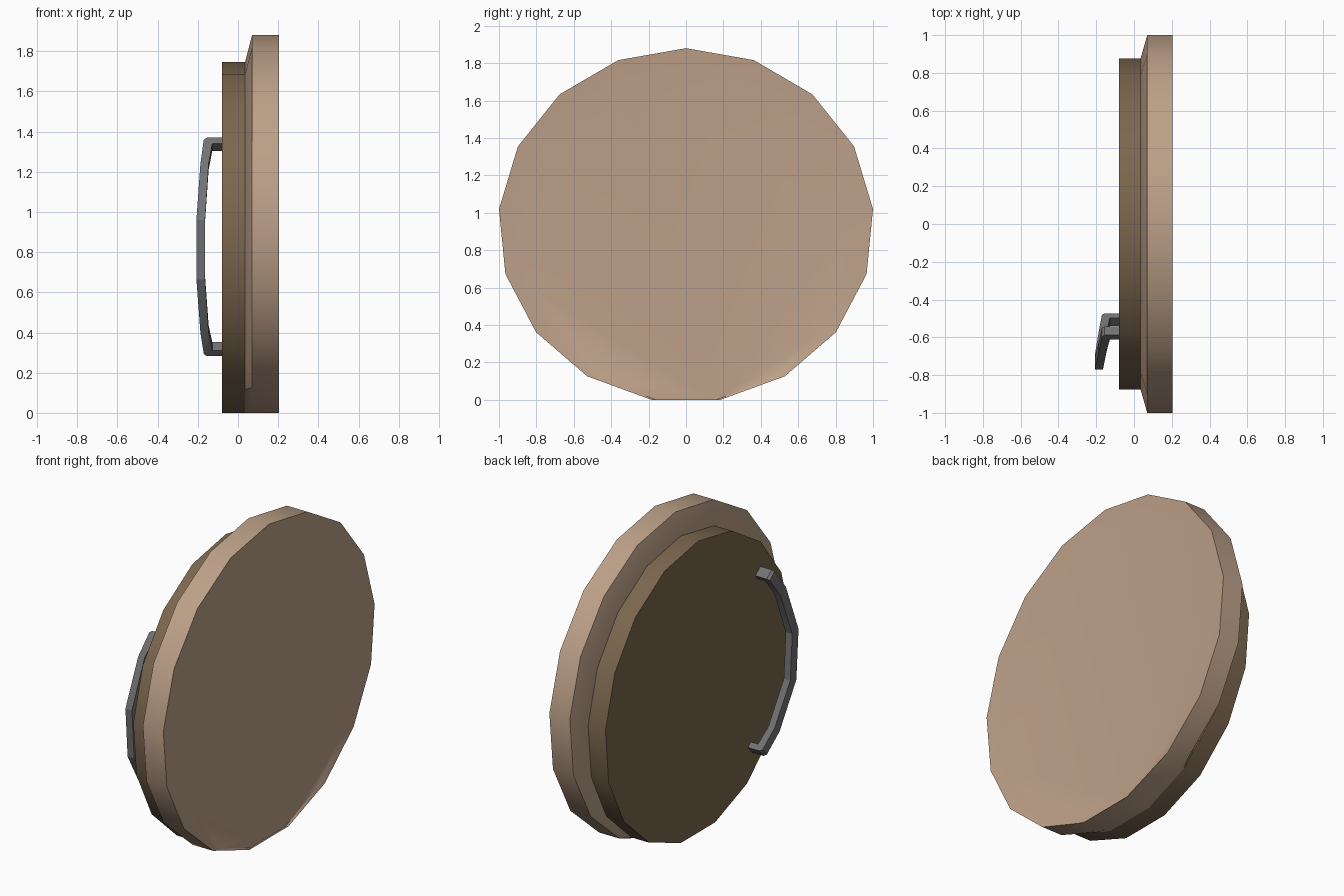
import bpy
import bmesh
from math import sin, cos, pi, radians

cube = bpy.data.objects.get("Cube")
if cube:
    bpy.data.objects.remove(cube, do_unlink=True)

SIDES = 17
# Ring shapes: half width (y), half height (z), centre height
WIDE = (1.004, 0.948, 0.932)
NARROW = (0.88, 0.88, 0.865)


def material(name, color):
    mat = bpy.data.materials.new(name)
    mat.use_nodes = True
    mat.diffuse_color = (*color, 1)
    bsdf = mat.node_tree.nodes["Principled BSDF"]
    bsdf.inputs["Base Color"].default_value = (*color, 1)
    bsdf.inputs["Roughness"].default_value = 0.8
    return mat


def finish(bm, name, mat):
    bmesh.ops.recalc_face_normals(bm, faces=bm.faces)
    mesh = bpy.data.meshes.new(name)
    bm.to_mesh(mesh)
    bm.free()
    mesh.materials.append(mat)
    obj = bpy.data.objects.new(name, mesh)
    bpy.context.collection.objects.link(obj)
    mesh.shade_smooth()
    mesh.set_sharp_from_angle(angle=radians(30))
    return obj


def loft(name, rings, mat):
    """Join 17-sided rings along x and cap both ends."""
    bm = bmesh.new()
    loops = []
    for x, (ry, rz, cz) in rings:
        turns = [2 * pi * i / SIDES for i in range(SIDES)]
        loops.append([bm.verts.new((x, ry * sin(a), cz + rz * cos(a))) for a in turns])
    for a, b in zip(loops, loops[1:]):
        for i in range(SIDES):
            j = (i + 1) % SIDES
            bm.faces.new((a[i], a[j], b[j], b[i]))
    bm.faces.new(loops[0])
    bm.faces.new(loops[-1])
    return finish(bm, name, mat)


tan = material("tan", (0.51, 0.355, 0.25))
brown = material("dark brown", (0.20, 0.135, 0.077))
grey = material("steel grey", (0.17, 0.17, 0.175))

# Lid with a sloped back and a shallow dished face
loft("lid", [(0.035, NARROW), (0.07, WIDE), (0.205, WIDE), (0.195, NARROW)], tan)

# Round plug behind the lid
loft("plug", [(-0.08, NARROW), (0.036, NARROW)], brown)

# Curved handle: half outline as (degrees from its middle, x), then mirrored
outer = [(44.6, -0.075), (44.6, -0.155), (43.7, -0.17), (33, -0.187), (11, -0.207)]
inner = [(41.8, -0.075), (41.8, -0.128), (33, -0.146), (11, -0.164)]


def mirrored(half):
    return half + [(-a, x) for a, x in reversed(half)]


bm = bmesh.new()
sides = []
for radius in (0.715, 0.775):
    rows = []
    for line in (mirrored(outer), mirrored(inner)):
        row = []
        for a, x in line:
            t = radians(a - 4)
            row.append(bm.verts.new((x, -radius * cos(t), NARROW[2] + radius * sin(t))))
        rows.append(row)
    out, inn = rows
    # Bar segments, with the chamfered corner folded into the leg faces
    last = len(out) - 1
    bm.faces.new((out[0], out[1], inn[1], inn[0]))
    bm.faces.new((out[1], out[2], out[3], inn[2], inn[1]))
    bm.faces.new((out[3], out[4], inn[3], inn[2]))
    bm.faces.new((out[4], out[5], inn[4], inn[3]))
    bm.faces.new((out[5], out[6], inn[5], inn[4]))
    bm.faces.new((out[6], out[7], out[8], inn[6], inn[5]))
    bm.faces.new((out[8], out[last], inn[-1], inn[6]))
    sides.append(out + inn[::-1])
near, far = sides
for i in range(len(near)):
    j = (i + 1) % len(near)
    bm.faces.new((near[i], near[j], far[j], far[i]))
handle = finish(bm, "handle", grey)
handle.data.set_sharp_from_angle(angle=radians(20))
